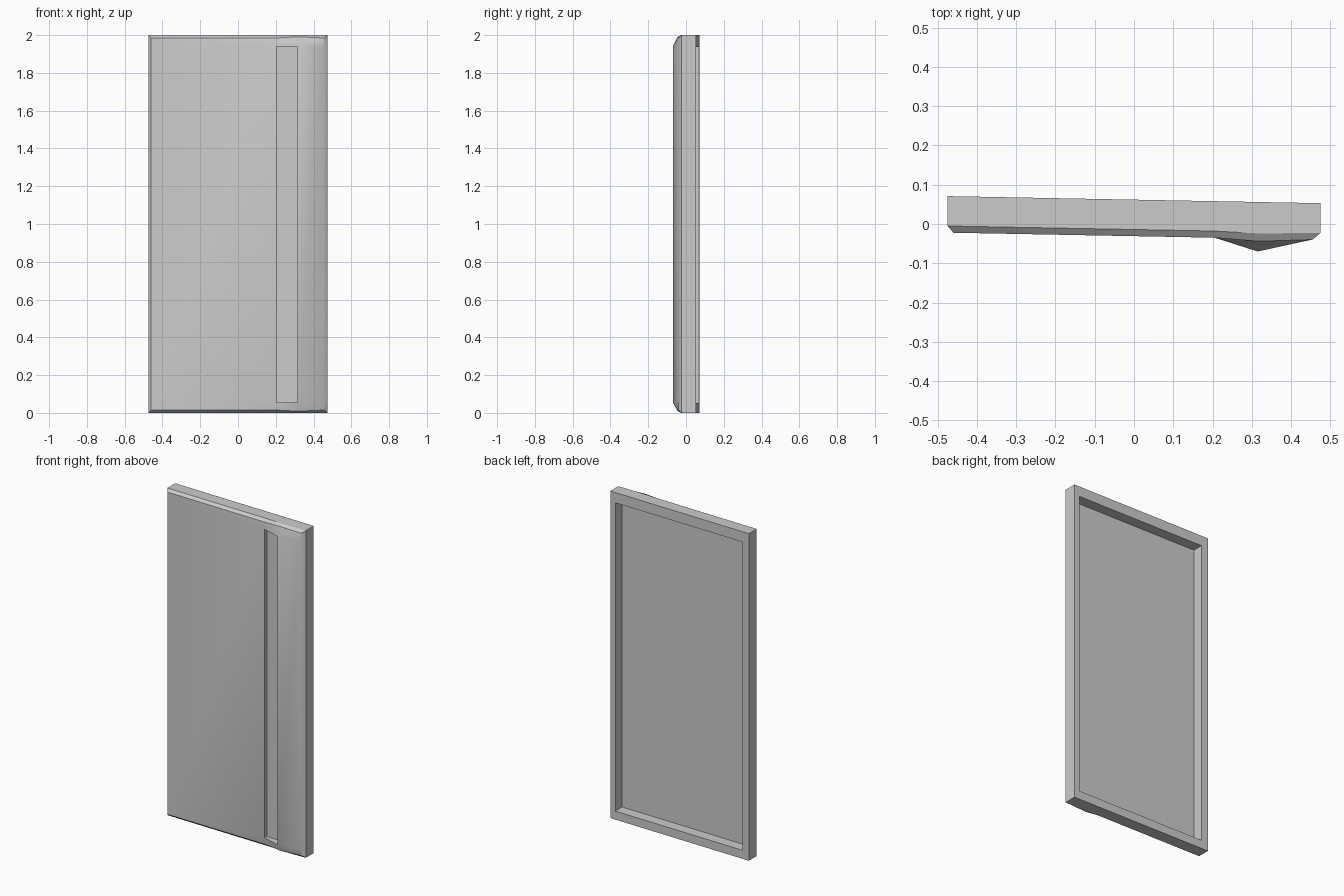
import bpy, bmesh

if "Cube" in bpy.data.objects:
    bpy.data.objects.remove(bpy.data.objects["Cube"])

SKEW = 0.0189  # the door stands very slightly ajar: y shifts with x

bm = bmesh.new()
# Perimeter of a 4 x 4 grid, as (column, row) pairs
RING = ([(i, 0) for i in range(3)] + [(3, j) for j in range(3)]
        + [(i, 3) for i in range(3, 0, -1)] + [(0, j) for j in range(3, 0, -1)])


def vert(x, y, z):
    return bm.verts.new((x, y - SKEW * x, z))


def ring(xs, zs, y, bulge_y=None):
    """Loop of 12 vertices; bulge_y replaces y where the handle ridge meets it."""
    return [vert(xs[i], bulge_y if bulge_y is not None and i == 2 and j in (0, 3) else y, zs[j])
            for i, j in RING]


def bridge(a, b):
    n = len(a)
    for k in range(n):
        bm.faces.new((a[k], a[(k + 1) % n], b[(k + 1) % n], b[k]))


# Front skin: flat panel rising to a full-height handle ridge
FLAT, RIDGE, RIM = -0.031, -0.064, -0.038
fx = [-0.46, 0.205, 0.315, 0.455]
fz = [0.015, 0.055, 1.94, 1.985]
front = {}
for i in range(4):
    for j in range(4):
        y, z = FLAT, fz[j]
        if i == 2:
            y = RIDGE if j in (1, 2) else RIM
            z = {0: 0.009, 3: 1.991}.get(j, z)
        front[i, j] = vert(fx[i], y, z)
for i in range(3):
    for j in range(3):
        if (i, j) != (1, 1):
            bm.faces.new((front[i, j], front[i + 1, j], front[i + 1, j + 1], front[i, j + 1]))

# Finger pocket behind the ridge
mouth = [front[p] for p in ((1, 1), (2, 1), (2, 2), (1, 2))]
floor = [vert(fx[i], -0.011, fz[j]) for i, j in ((1, 1), (2, 1), (2, 2), (1, 2))]
bridge(mouth, floor)
bm.faces.new(floor)

# Chamfered rim, outer sides, back frame and back recess
ox, oz = [-0.475, 0.205, 0.315, 0.475], [0.0, 0.055, 1.94, 2.0]
rx, rz = [-0.43, 0.205, 0.315, 0.441], [0.052, 0.1, 1.9, 1.937]
loops = [[front[p] for p in RING],
         ring(ox, oz, -0.014, -0.018),
         ring(ox, oz, 0.062),
         ring(rx, rz, 0.062),
         ring(rx, rz, -0.004)]
for a, b in zip(loops, loops[1:]):
    bridge(a, b)
bm.faces.new(loops[-1])

bmesh.ops.recalc_face_normals(bm, faces=bm.faces[:])
mesh = bpy.data.meshes.new("door_panel")
bm.to_mesh(mesh)
bm.free()
door = bpy.data.objects.new("door_panel", mesh)
bpy.context.collection.objects.link(door)

# Soft shading on the handle swell, crisp edges elsewhere
bpy.context.view_layer.objects.active = door
door.select_set(True)
bpy.ops.object.shade_smooth_by_angle(angle=0.52)
